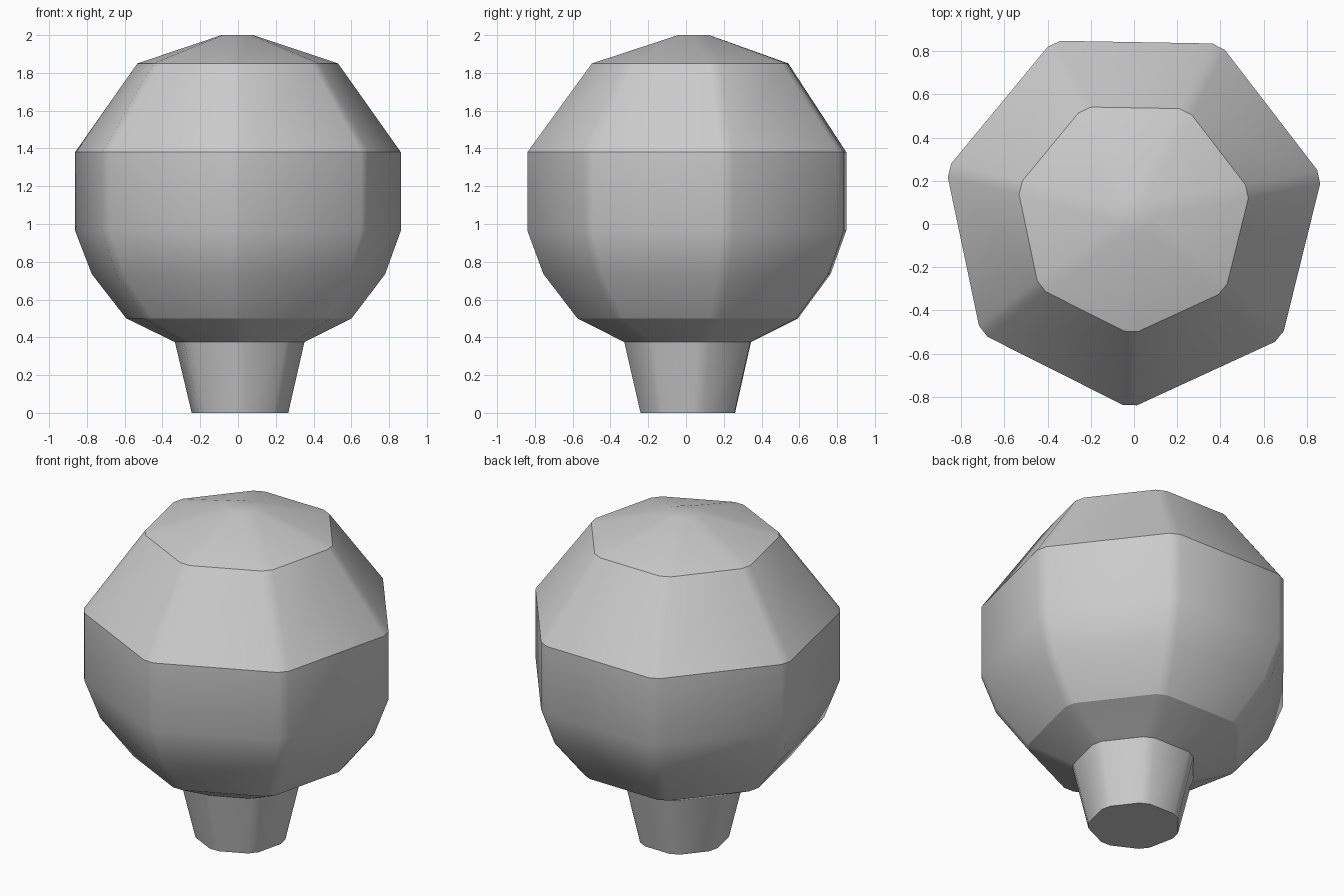
import bpy, bmesh, math
from mathutils import Vector

if "Cube" in bpy.data.objects:
    bpy.data.objects.remove(bpy.data.objects["Cube"])

SIDES = 7
START = math.radians(-91)


def ring(bm, z, r, cx, cy, cut):
    """Heptagon ring with each corner cut off by a small chamfer."""
    pts = [Vector((cx + r * math.cos(START + i * math.tau / SIDES),
                   cy + r * math.sin(START + i * math.tau / SIDES), z))
           for i in range(SIDES)]
    verts = []
    for i, p in enumerate(pts):
        for q in (pts[i - 1], pts[(i + 1) % SIDES]):
            verts.append(bm.verts.new(p + (q - p).normalized() * cut))
    return verts


def loft(name, profile, cap_bottom=False, cap_top=False):
    bm = bmesh.new()
    rings = [ring(bm, *p) for p in profile]
    n = SIDES * 2
    for a, b in zip(rings, rings[1:]):
        for i in range(n):
            j = (i + 1) % n
            bm.faces.new((a[i], a[j], b[j], b[i]))
    if cap_bottom:
        bm.faces.new(rings[0][::-1])
    if cap_top:
        bm.faces.new(rings[-1])
    me = bpy.data.meshes.new(name)
    bm.to_mesh(me)
    bm.free()
    ob = bpy.data.objects.new(name, me)
    bpy.context.collection.objects.link(ob)
    bpy.ops.object.select_all(action='DESELECT')
    ob.select_set(True)
    bpy.context.view_layer.objects.active = ob
    bpy.ops.object.shade_smooth_by_angle(angle=math.radians(30))
    return ob


# Tapered stem and flared collar: (z, radius, centre x, centre y, corner cut)
loft("stem", [(0, 0.27, 0.01, 0.015, 0.034),
              (0.375, 0.36, 0.008, 0.018, 0.036),
              (0.5, 0.62, 0.003, 0.03, 0.036)], cap_bottom=True)

# Rounded bulb with a shallow pointed cap
loft("bulb", [(0.5, 0.62, 0.003, 0.03, 0.036),
              (0.735, 0.805, 0, 0.035, 0.036),
              (0.965, 0.893, -0.003, 0.038, 0.036),
              (1.38, 0.893, -0.003, 0.038, 0.036),
              (1.85, 0.553, -0.003, 0.04, 0.036),
              (2.0, 0.092, -0.003, 0.04, 0.025)], cap_top=True)
